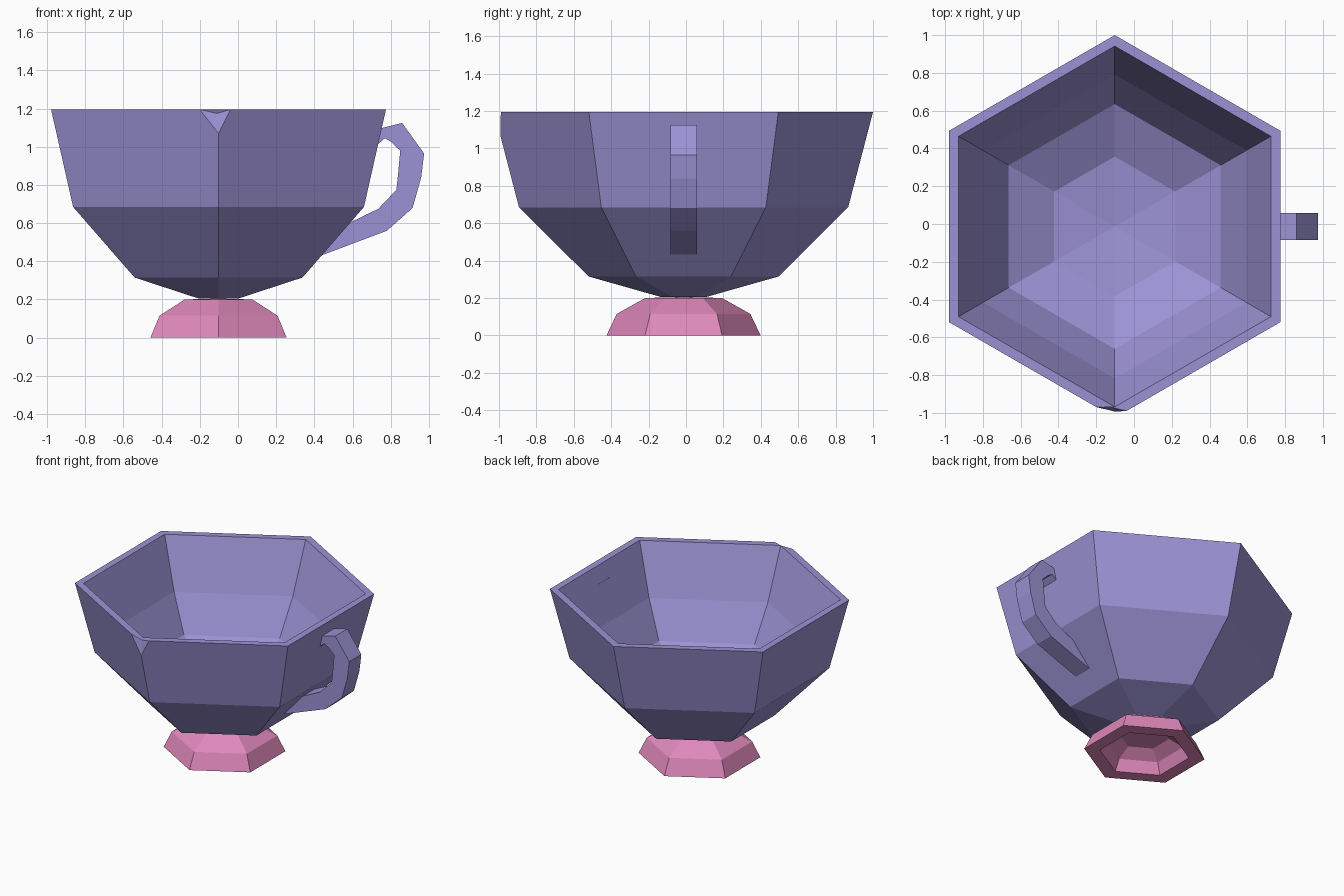
import bpy, bmesh
from math import cos, sin, radians
from mathutils import Vector

if "Cube" in bpy.data.objects:
    bpy.data.objects.remove(bpy.data.objects["Cube"])

CX, CY, SIDES = -0.102, -0.013, 6


def material(name, color):
    m = bpy.data.materials.new(name)
    m.diffuse_color = (*color, 1)
    m.use_nodes = True
    m.node_tree.nodes["Principled BSDF"].inputs["Base Color"].default_value = m.diffuse_color
    return m


def finish(bm, name, mat):
    bmesh.ops.recalc_face_normals(bm, faces=bm.faces[:])
    me = bpy.data.meshes.new(name)
    bm.to_mesh(me)
    bm.free()
    me.materials.append(mat)
    ob = bpy.data.objects.new(name, me)
    bpy.context.collection.objects.link(ob)
    return ob


def lathe(profile):
    """Spin an (r, z) profile into six flat sides; r = 0 becomes a pole."""
    bm = bmesh.new()
    rings = []
    for r, z in profile:
        if r == 0:
            rings.append([bm.verts.new((CX, CY, z))] * SIDES)
        else:
            angles = [radians(90 + 360 / SIDES * k) for k in range(SIDES)]
            rings.append([bm.verts.new((CX + r * cos(a), CY + r * sin(a), z)) for a in angles])
    for lo, hi in zip(rings, rings[1:]):
        for k in range(SIDES):
            n = (k + 1) % SIDES
            bm.faces.new(dict.fromkeys((lo[k], lo[n], hi[n], hi[k])))
    return bm


purple = material("lavender", (0.33, 0.29, 0.66))
pink = material("pink", (0.74, 0.25, 0.50))

# Bowl: outer wall, rim, inner wall and floor
bm = lathe([(0, 0.205), (0.12, 0.205), (0.508, 0.315), (0.88, 0.685), (1.013, 1.195),
            (0.955, 1.195), (0.805, 0.83), (0.648, 0.575), (0.37, 0.44), (0, 0.40)])

# Chip in the front corner of the rim
corner = min(bm.verts, key=lambda v: v.co.y)
old = set(bm.verts)
bmesh.ops.bevel(bm, geom=[corner], offset=0.04, segments=1, affect='VERTICES')
cut = [v for v in bm.verts if v not in old or v.co.y < -0.975]
left, right = min(cut, key=lambda v: v.co.x), max(cut, key=lambda v: v.co.x)
low, back = min(cut, key=lambda v: v.co.z), max((v for v in cut if v not in (left, right)), key=lambda v: v.co.y)
left.co = Vector((-0.20, -0.969, 1.195))
right.co = Vector((-0.04, -0.990, 1.195))
low.co = Vector((-0.102, -0.993, 1.07))
back.co = Vector((-0.11, -0.972, 1.175))
bmesh.ops.connect_verts(bm, verts=[low, back])
finish(bm, "bowl", purple)

# Hollow foot
finish(lathe([(0, 0.205), (0.205, 0.20), (0.357, 0.115), (0.412, 0), (0.305, 0),
              (0.265, 0.08), (0.17, 0.135), (0, 0.135)]), "foot", pink)

# Handle: pairs of outer and inner points along the loop
stations = [((0.685, 1.085), (0.70, 0.985)), ((0.76, 1.10), (0.77, 1.045)),
            ((0.86, 1.125), (0.80, 1.027)), ((0.975, 0.965), (0.85, 0.98)),
            ((0.96, 0.84), (0.84, 0.87)), ((0.915, 0.68), (0.83, 0.775)),
            ((0.78, 0.56), (0.735, 0.675)), ((0.44, 0.432), (0.57, 0.595))]
bm = bmesh.new()
rows = [[bm.verts.new((x, CY + s * 0.071, z)) for (x, z), s in ((o, -1), (o, 1), (i, 1), (i, -1))]
        for o, i in stations]
for a, b in zip(rows, rows[1:]):
    for k in range(4):
        bm.faces.new((a[k], a[(k + 1) % 4], b[(k + 1) % 4], b[k]))
bm.faces.new(rows[0])
bm.faces.new(rows[-1])
finish(bm, "handle", purple)
